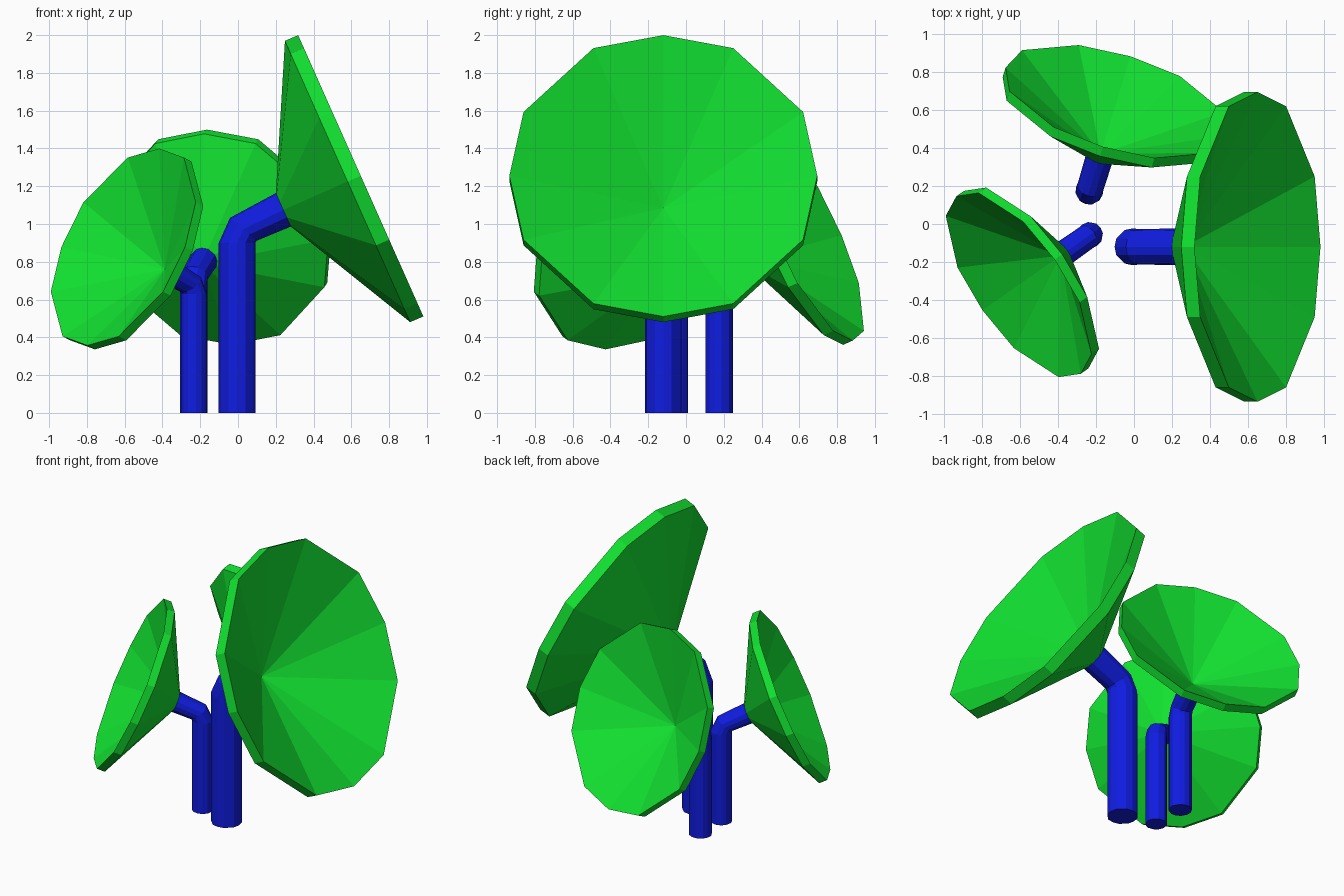
import bpy, bmesh
from math import sin, cos, radians
from mathutils import Vector, Matrix

if "Cube" in bpy.data.objects:
    bpy.data.objects.remove(bpy.data.objects["Cube"])

# Twelve-sided cross-section, built from one quadrant turned four times
QUAD = [(1.0, 0.0), (0.908, 0.454), (0.454, 0.908)]
SECTION = []
for turn in range(4):
    for a, b in QUAD:
        for _ in range(turn):
            a, b = -b, a
        SECTION.append((a, b))


def material(name, color):
    m = bpy.data.materials.new(name)
    m.diffuse_color = color
    m.use_nodes = True
    m.node_tree.nodes["Principled BSDF"].inputs["Base Color"].default_value = m.diffuse_color
    return m


GREEN = material("cap_green", (0.006, 0.75, 0.03, 1))
BLUE = material("stem_blue", (0.005, 0.012, 0.75, 1))


def ring(bm, x, z, lean, radius):
    """Cross-section centred on (x, z), leaning from vertical towards +x."""
    t = radians(lean)
    side, up = Vector((0, 1, 0)), Vector((-cos(t), 0, sin(t)))
    c = Vector((x, 0, z))
    return [bm.verts.new(c + radius * (a * side + b * up)) for a, b in SECTION]


def skin(bm, rings):
    n = len(SECTION)
    for r0, r1 in zip(rings, rings[1:]):
        for i in range(n):
            j = (i + 1) % n
            bm.faces.new((r0[i], r0[j], r1[j], r1[i]))


def finish(bm, name, mat, matrix):
    bmesh.ops.recalc_face_normals(bm, faces=bm.faces)
    bm.transform(matrix)
    me = bpy.data.meshes.new(name)
    bm.to_mesh(me)
    bm.free()
    me.materials.append(mat)
    bpy.context.collection.objects.link(bpy.data.objects.new(name, me))


def mushroom(tag, x, y, scale, azimuth):
    matrix = (Matrix.Translation((x, y, 0))
              @ Matrix.Rotation(radians(azimuth), 4, 'Z')
              @ Matrix.Scale(scale, 4))
    # Bent stem, closed at both ends
    bm = bmesh.new()
    rings = [ring(bm, *r) for r in ((0, 0, 0, 0.097), (0, 0.9, 0, 0.097),
                                    (0.033, 0.972, 41, 0.093),
                                    (0.245, 1.075, 66, 0.097))]
    skin(bm, rings)
    bm.faces.new(rings[0])
    bm.faces.new(rings[-1])
    finish(bm, tag + "_stem", BLUE, matrix)
    # Hollow conical cap: outer cone, rim band, inner fan to the apex
    bm = bmesh.new()
    rings = [ring(bm, *r) for r in ((0.245, 1.075, 66, 0.097),
                                    (0.585, 1.225, 66, 0.815),
                                    (0.655, 1.255, 66, 0.815))]
    skin(bm, rings)
    apex = bm.verts.new((0.271, 0, 1.085))
    rim = rings[-1]
    for i in range(len(rim)):
        bm.faces.new((rim[i], rim[(i + 1) % len(rim)], apex))
    finish(bm, tag + "_cap", GREEN, matrix)


mushroom("large", -0.005, -0.12, 1.0, 0)
mushroom("back", -0.235, 0.175, 0.75, 73)
mushroom("small", -0.232, -0.058, 0.70, 215)
